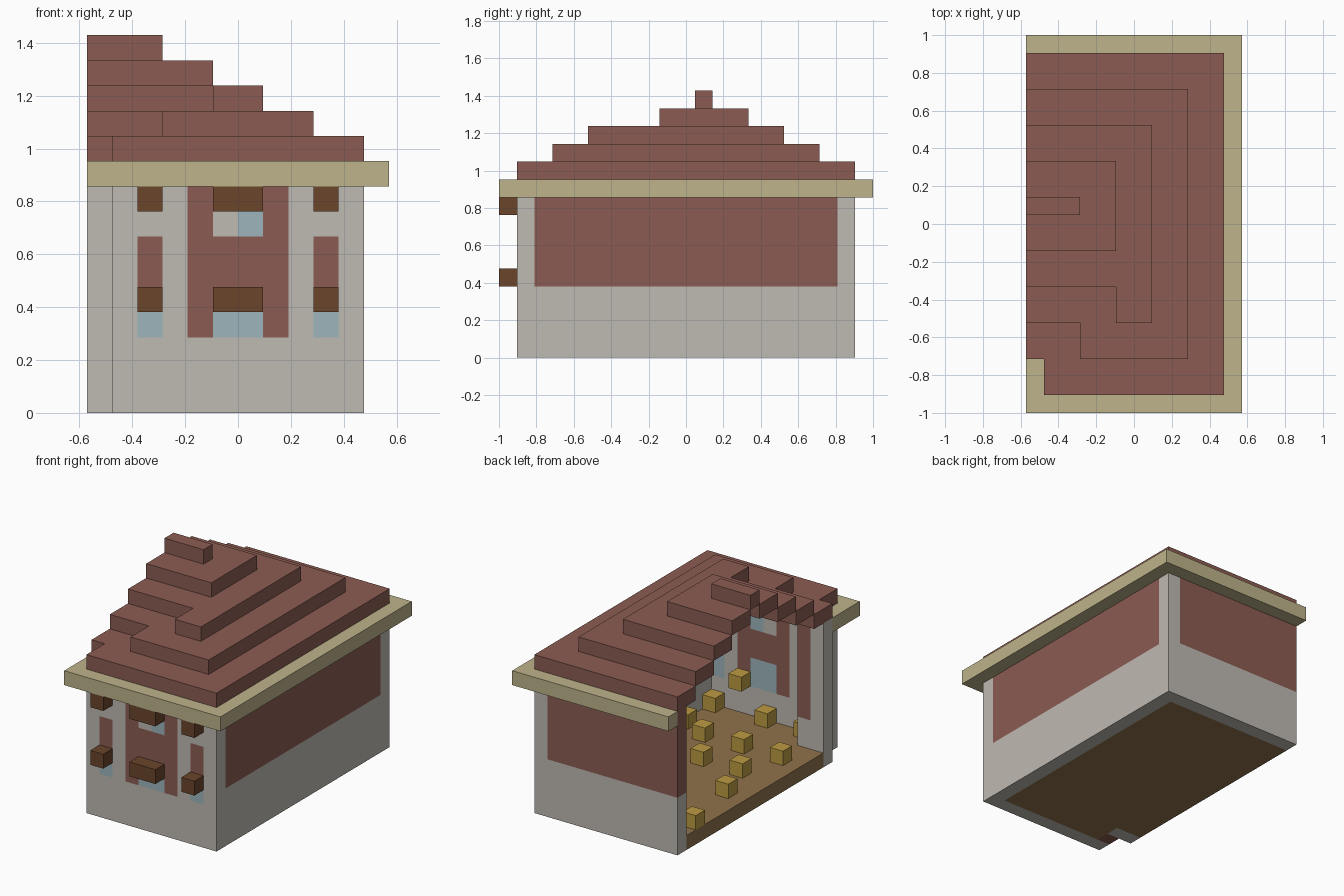
import bpy, bmesh
from mathutils import Vector

old = bpy.data.objects.get("Cube")
if old:
    bpy.data.objects.remove(old, do_unlink=True)

U = 2 / 21                      # one building block
ORIGIN = Vector((6, 10.5, 0))   # model centre in block units


def linear(c):
    c /= 255
    return c / 12.92 if c <= 0.04045 else ((c + 0.055) / 1.055) ** 2.4


def material(name, r, g, b):
    m = bpy.data.materials.new(name)
    m.use_nodes = True
    color = (linear(r), linear(g), linear(b), 1)
    m.diffuse_color = color
    bsdf = next(n for n in m.node_tree.nodes if n.type == 'BSDF_PRINCIPLED')
    bsdf.inputs["Base Color"].default_value = color
    bsdf.inputs["Roughness"].default_value = 0.9
    return m


stone = material("pale_stone", 191, 186, 178)
brick = material("red_brick", 139, 92, 82)
glass = material("pale_blue_glass", 158, 181, 188)
trim = material("tan_trim", 189, 179, 138)
wood = material("dark_wood", 107, 69, 43)
planks = material("floor_planks", 144, 114, 75)
gold = material("gold", 188, 155, 66)


def build(name, boxes, mats, cuts=((), (), ()), rule=None):
    """Boxes (x0, x1, y0, y1, z0, z1) in blocks; cut into panels coloured by rule."""
    bm = bmesh.new()
    for x0, x1, y0, y1, z0, z1 in boxes:
        made = bmesh.ops.create_cube(bm, size=1)["verts"]
        bmesh.ops.scale(bm, vec=(x1 - x0, y1 - y0, z1 - z0), verts=made)
        bmesh.ops.translate(bm, vec=((x0 + x1) / 2, (y0 + y1) / 2, (z0 + z1) / 2), verts=made)
    for axis, places in enumerate(cuts):
        normal = Vector([float(i == axis) for i in range(3)])
        for p in places:
            geom = bm.verts[:] + bm.edges[:] + bm.faces[:]
            bmesh.ops.bisect_plane(bm, geom=geom, plane_co=normal * p, plane_no=normal)
    bm.normal_update()
    if rule:
        for f in bm.faces:
            inside = f.calc_center_median() - f.normal * 0.3
            f.material_index = mats.index(rule(*inside))
    for v in bm.verts:
        v.co = (v.co - ORIGIN) * U
    mesh = bpy.data.meshes.new(name)
    bm.to_mesh(mesh)
    bm.free()
    for m in mats:
        mesh.materials.append(m)
    obj = bpy.data.objects.new(name, mesh)
    bpy.context.collection.objects.link(obj)
    return obj


# Front wall with centre bay and narrow side windows
def front_rule(x, y, z):
    off = abs(x - 6)
    if off < 2 and z > 3:
        if off < 1 and z < 5:
            return glass
        if off < 1 and 7 < z < 8:
            return glass if x > 6 else stone
        return brick
    if 3 < off < 4 and 3 < z < 7:
        return glass if z < 5 else brick
    return stone


build("front_wall", [(1, 11, 1, 2, 0, 10)], [stone, brick, glass],
      (range(2, 11), (), (3, 5, 7, 8)), front_rule)

# Side and back walls: brick above a stone base, stone corner at the back
build("side_wall", [(10, 11, 2, 19, 0, 10)], [stone, brick], ((), (), (4,)),
      lambda x, y, z: brick if z > 4 else stone)
build("back_wall", [(0, 11, 19, 20, 0, 10)], [stone, brick], ((10,), (), (4,)),
      lambda x, y, z: brick if z > 4 and x < 10 else stone)

# Stepped wall end beside the open side
build("wall_end_outer", [(0, 1, 3, 4, 0, 10)], [stone])
build("wall_end_inner", [(1, 2, 3, 4, 0, 10)], [stone, brick], ((), (), (3,)),
      lambda x, y, z: brick if z > 3 else stone)
build("wall_end_core", [(1, 2, 2, 3, 0, 10)], [brick])

# Floor
build("floor", [(0, 10, 4, 19, 0, 1), (2, 10, 2, 4, 0, 1)], [planks])

# Wooden window boxes and lintels
for label, z in (("window_box", 4), ("window_lintel", 8)):
    for side, x0, x1 in (("right", 2, 3), ("middle", 5, 7), ("left", 9, 10)):
        build(f"{label}_{side}", [(x0, x1, 0, 1, z, z + 1)], [wood])

# Eave around three sides
build("eave", [(11, 12, 0, 21, 9, 10), (0, 11, 0, 1, 9, 10),
               (0, 11, 20, 21, 9, 10), (0, 1, 1, 3, 9, 10)], [trim])

# Hollow stepped roof, each course set in by two blocks
for k in range(1, 5):
    near, far, right, z = 2 * k + 1, 20 - 2 * k, 13 - 2 * k, 9 + k
    course = [(0, right, far, far + 2),
              (right - 2, right, near, far),
              (0, min(near, right - 2), near, near + 2)]
    if near - 2 < right:
        course.append((near - 2, right, near - 2, near))
    build(f"roof_course_{k}", [c + (z, z + 1) for c in course], [brick])
build("roof_ridge", [(0, 3, 11, 12, 14, 15)], [brick])

# Gold blocks standing on the floor, one raised by the front wall
spots = [(2, 2, 1), (5, 2, 1), (7, 2, 3), (9, 2, 1), (9, 5, 1), (1, 6, 1), (4, 6, 1),
         (7, 6, 1), (2, 9, 1), (5, 9, 1), (8, 9, 1), (1, 12, 1), (0, 17, 1)]
for i, (x, y, z) in enumerate(spots, 1):
    build(f"gold_block_{i}", [(x, x + 1, y, y + 1, z, z + 1)], [gold])
